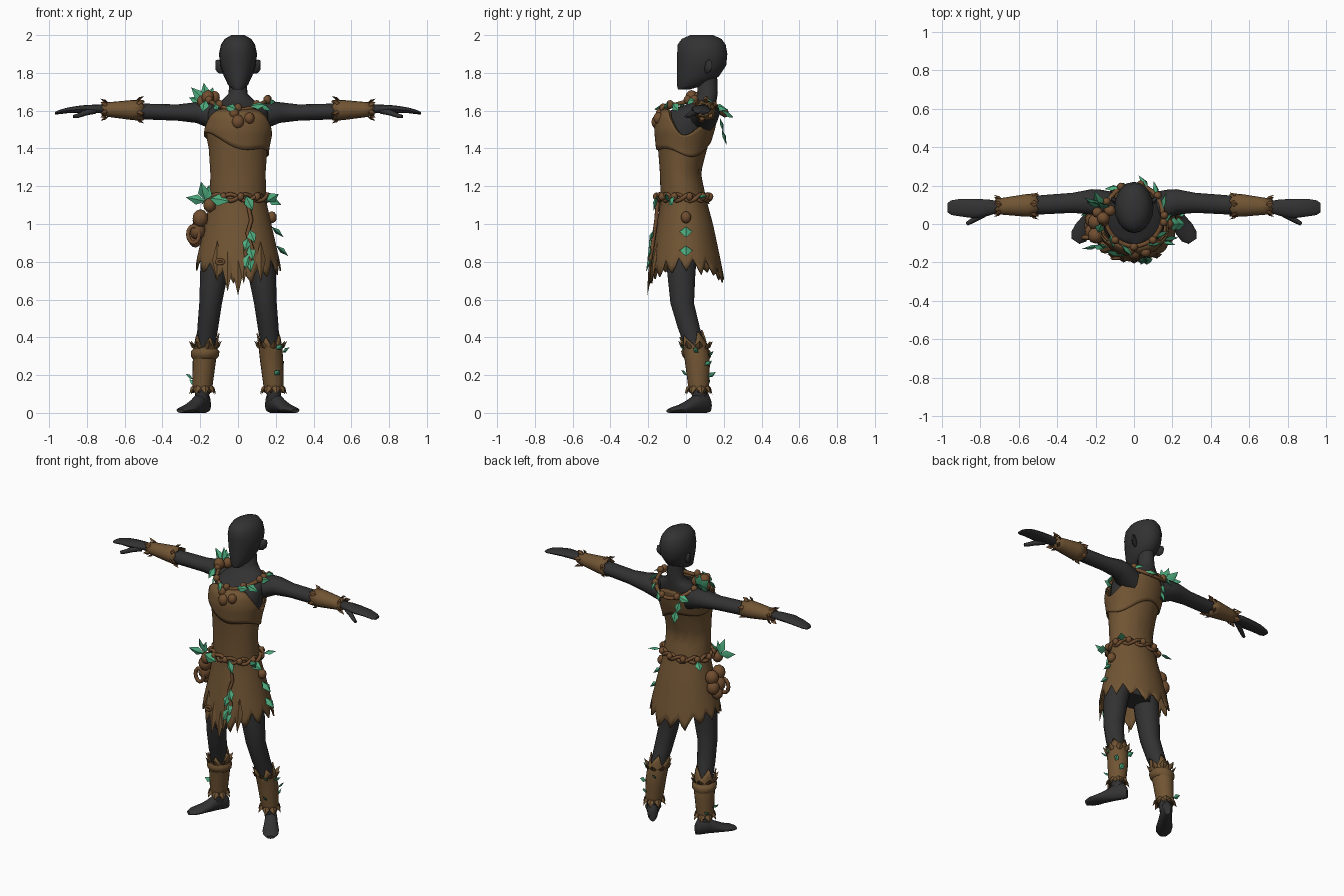
import bpy, bmesh, math, random
from mathutils import Vector as V

if "Cube" in bpy.data.objects:
    bpy.data.objects.remove(bpy.data.objects["Cube"])

random.seed(4)
TAU = math.tau


def material(name, rgb):
    m = bpy.data.materials.new(name)
    m.diffuse_color = (*rgb, 1)
    m.use_nodes = True
    m.node_tree.nodes["Principled BSDF"].inputs["Base Color"].default_value = m.diffuse_color
    return m


SKIN = material("charcoal_skin", (.032, .032, .033))
BARK = material("bark_brown", (.165, .09, .034))
NUT = material("nut_brown", (.165, .076, .029))
LEAF = material("leaf_green", (.075, .41, .21))


def finish(bm, name, mat, angle=50, thick=0):
    bmesh.ops.recalc_face_normals(bm, faces=bm.faces[:])
    me = bpy.data.meshes.new(name)
    bm.to_mesh(me)
    bm.free()
    me.materials.append(mat)
    ob = bpy.data.objects.new(name, me)
    bpy.context.collection.objects.link(ob)
    bpy.ops.object.select_all(action='DESELECT')
    ob.select_set(True)
    bpy.context.view_layer.objects.active = ob
    bpy.ops.object.shade_smooth_by_angle(angle=math.radians(angle))
    if thick:
        s = ob.modifiers.new("thickness", 'SOLIDIFY')
        s.thickness, s.offset = thick, -1
    return ob


def sample(prof, s):
    """Linear interpolation of (s, cx, cy, rx, ry) sections."""
    if s <= prof[0][0]:
        return prof[0][1:]
    for p, q in zip(prof, prof[1:]):
        if s <= q[0]:
            t = (s - p[0]) / (q[0] - p[0])
            return [a + (b - a) * t for a, b in zip(p[1:], q[1:])]
    return prof[-1][1:]


def loft(name, prof, mat, seg=16, place=lambda x, y, s: (x, y, s),
         top=None, bot=None, levels=10, grow=0, thick=0):
    """Closed loft, or an open shell when edge functions top and bot are given."""
    bm = bmesh.new()
    rings = []
    n = levels if top else len(prof) - 1
    for j in range(n + 1):
        ring = []
        for i in range(seg):
            a = TAU * i / seg
            s = bot(i, a) + (top(i, a) - bot(i, a)) * j / n if top else prof[j][0]
            cx, cy, rx, ry = sample(prof, s)
            ring.append(bm.verts.new(place(cx + (rx + grow) * math.cos(a),
                                           cy + (ry + grow) * math.sin(a), s)))
        rings.append(ring)
    for r, q in zip(rings, rings[1:]):
        for i in range(seg):
            k = (i + 1) % seg
            bm.faces.new((r[i], r[k], q[k], q[i]))
    if not top:
        bm.faces.new(rings[0])
        bm.faces.new(rings[-1])
    return finish(bm, name, mat, thick=thick)


def leaves(name, items, mat=LEAF):
    """Faceted pointed leaves: (base, direction, outward, length, width)."""
    bm = bmesh.new()
    for base, d, out, ln, w in items:
        p, d = V(base), V(d).normalized()
        side = d.cross(V(out)).normalized()
        nrm = side.cross(d)
        mid = p + d * ln * .45
        a, b = bm.verts.new(p), bm.verts.new(p + d * ln)
        m = [bm.verts.new(mid + o) for o in
             (side * w / 2, nrm * w * .22, -side * w / 2, -nrm * w * .18)]
        for i in range(4):
            for e in (a, b):
                bm.faces.new((e, m[i], m[(i + 1) % 4]))
    return finish(bm, name, mat, 40)


def nuts(name, items, mat=NUT):
    bm = bmesh.new()
    for p, r in items:
        g = bmesh.ops.create_icosphere(bm, subdivisions=2, radius=r)
        bmesh.ops.scale(bm, vec=(1, 1, 1.15), verts=g['verts'])
        bmesh.ops.translate(bm, vec=p, verts=g['verts'])
    return finish(bm, name, mat)


def vine(name, pts, r, mat=NUT, closed=False, taper=0):
    cu = bpy.data.curves.new(name, 'CURVE')
    cu.dimensions, cu.bevel_depth, cu.bevel_resolution = '3D', r, 1
    cu.use_fill_caps = True
    sp = cu.splines.new('POLY')
    sp.points.add(len(pts) - 1)
    for i, p in enumerate(pts):
        sp.points[i].co = (*p, 1)
        sp.points[i].radius = 1 - taper * i / (len(pts) - 1)
    sp.use_cyclic_u = closed
    cu.materials.append(mat)
    bpy.context.collection.objects.link(bpy.data.objects.new(name, cu))


# torso, neck and head
loft("torso", [(.8, 0, -.01, .13, .08), (1, 0, 0, .15, .1), (1.12, 0, -.01, .135, .1),
               (1.27, 0, -.03, .13, .09), (1.4, 0, -.02, .14, .11), (1.5, 0, .003, .16, .135),
               (1.58, 0, .018, .16, .138), (1.605, 0, .04, .155, .115), (1.632, 0, .08, .135, .08),
               (1.655, 0, .1, .085, .062), (1.69, 0, .115, .05, .053), (1.78, 0, .11, .045, .055)], SKIN, 20)
loft("head", [(1.712, 0, -.012, .025, .03), (1.735, 0, .025, .052, .073), (1.78, 0, .063, .074, .11),
              (1.84, 0, .083, .094, .13), (1.9, 0, .086, .101, .133), (1.95, 0, .083, .09, .127),
              (1.98, 0, .083, .07, .105), (2, 0, .083, .035, .06)], SKIN, 20)

# leafy dress with ragged hem and low armholes
DRESS = [(.6, 0, .01, .25, .215), (.8, 0, 0, .222, .185), (1, 0, -.005, .176, .148),
         (1.12, 0, -.012, .15, .122), (1.27, 0, -.03, .146, .108), (1.4, 0, -.018, .155, .13),
         (1.5, 0, -.008, .175, .15), (1.57, 0, .005, .172, .152), (1.62, 0, .03, .165, .13)]
teeth = [random.uniform(0, .03) + (0, .035, .065, .035)[i % 4] for i in range(60)]


def neckline(i, a):
    return 1.61 - .14 * abs(math.cos(a)) ** (2.6 if math.sin(a) > 0 else 6)


loft("dress", DRESS, BARK, 60, top=neckline, levels=18, thick=.008,
     bot=lambda i, a: .70 + .045 * math.cos(a) ** 2 - .02 * abs(math.sin(a)) + teeth[i])
loft("chest_wrap", DRESS, BARK, 60, top=neckline, levels=8, grow=.011, thick=.008,
     bot=lambda i, a: min(1.42 - .05 * math.cos(a) - .02 * math.sin(3 * a), neckline(i, a) - .01))
leaves("hem_strands", [((x, y + .03, z + .22), (0, -.14, -1), (x * .4, y, 0), .22, .055)
                       for x, y, z in ((-.055, -.2, .64), (0, -.205, .62), (.03, -.2, .68),
                                       (-.11, -.18, .69), (.12, -.18, .69))], BARK)

for sx, sd in ((1, "left"), (-1, "right")):
    along = lambda a, b, s, k=sx: (k * s, a, b)
    # arms, hands and bracers
    loft(sd + "_arm", [(.1, .09, 1.56, .075, .075), (.17, .1, 1.582, .078, .068),
                       (.22, .115, 1.59, .066, .055), (.32, .11, 1.59, .052, .043),
                       (.48, .1, 1.595, .05, .042), (.6, .095, 1.603, .042, .036),
                       (.72, .09, 1.608, .028, .022)], SKIN, 12, along)
    loft(sd + "_hand", [(.7, .09, 1.608, .028, .023), (.76, .085, 1.61, .043, .022),
                        (.83, .08, 1.608, .05, .02), (.9, .085, 1.602, .046, .015),
                        (.95, .085, 1.592, .038, .011), (.97, .085, 1.587, .024, .006)],
         SKIN, 12, along)
    vine(sd + "_thumb", [(sx * .76, .065, 1.6), (sx * .81, .035, 1.588), (sx * .85, .012, 1.572),
                         (sx * .87, .0, 1.568)], .019, SKIN, taper=.5)
    loft(sd + "_bracer", [(.46, .1, 1.6, .062, .056), (.55, .097, 1.603, .06, .054),
                          (.74, .09, 1.607, .037, .033)], BARK, 16, along, levels=4, thick=.008,
         top=lambda i, a: .71 + .014 * (i % 2), bot=lambda i, a: .51 - .014 * (i % 2))
    nubs = []
    for i in range(6):
        a = TAU * (i + .3) / 6
        o = (0, math.cos(a), math.sin(a))
        for s, r in ((.54, .05), (.685, .036)):
            k = sx * (1 if s > .6 else -1)
            nubs.append(((sx * s, .094 + r * o[1], 1.605 + r * o[2]),
                         (k, .55 * o[1], .55 * o[2]), o, .05, .036))
    leaves(sd + "_bracer_nubs", nubs, NUT)

    # ears
    loft(sd + "_ear", [(.08, .11, 1.825, .014, .03), (.105, .12, 1.835, .017, .036),
                       (.12, .13, 1.842, .009, .024)], SKIN, 8, along)

    # legs and feet
    mir = lambda x, y, s, k=sx: (k * x, y, s)
    LEG = [(.06, .19, .07, .033, .036), (.12, .19, .068, .04, .042), (.28, .178, .06, .05, .055),
           (.36, .17, .045, .05, .056), (.45, .16, .015, .055, .06), (.58, .145, -.02, .06, .064),
           (.75, .125, -.025, .075, .077), (.92, .095, -.01, .08, .085)]
    loft(sd + "_leg", LEG, SKIN, 14, mir)
    loft(sd + "_foot", [(-.055, 0, .04, .02, .035), (-.035, 0, .055, .032, .055),
                        (.02, 0, .055, .037, .055), (.075, 0, .036, .043, .036),
                        (.13, 0, .022, .05, .022), (.175, 0, .016, .046, .016),
                        (.205, 0, .01, .024, .01)], SKIN, 12,
         lambda a, b, s, k=sx: (k * (.19 + .555 * s + .83 * a), .08 - .83 * s + .555 * a, b))
    # boots with ragged cuffs; the right one has a rolled band
    loft(sd + "_boot", LEG, BARK, 20, mir, levels=8, grow=.012, thick=.008,
         top=lambda i, a: .355 + (0, .03, .065, .03)[i % 4] + .02 * math.sin(a),
         bot=lambda i, a: .105 + (0, .02)[i % 2])
    if sx < 0:
        loft("right_boot_roll", [(.28, .178, .06, .058, .062), (.3, .176, .057, .074, .076),
                                 (.325, .174, .052, .076, .078), (.345, .172, .048, .058, .062)],
             BARK, 16, mir)
    cuff, sprig = [], []
    for i in range(8):
        a = TAU * (i + .3) / 8
        o = V((math.cos(a), math.sin(a), 0))
        for z, up in ((.33, 1), (.155, -1.4)):
            cx, cy, rx, ry = sample(LEG, z)
            cuff.append(((sx * cx + rx * o.x, cy + ry * o.y, z),
                         o * .75 + V((0, 0, up)), o, .065, .045))
    # boot leaves given as (angle in turns, height)
    for t, z in (((-.02, .32), (-.22, .2), (.1, .25), (.17, .19), (-.17, .335), (.3, .3))
                 if sx > 0 else ((.5, .18), (.35, .15))):
        o = V((math.cos(t * TAU), math.sin(t * TAU), 0))
        cx, cy, rx, ry = sample(LEG, z)
        sprig.append(((sx * cx + (rx + .01) * o.x, cy + (ry + .01) * o.y, z),
                      o * .7 + V((-o.y * .4, o.x * .4, .5)), o, .05, .035))
    leaves(sd + "_boot_cuff", cuff, BARK)
    leaves(sd + "_boot_leaves", sprig)

# twisted vine belt with leaves and nuts
for ph in (0, math.pi):
    vine("belt_vine", [((.157 + .01 * math.cos(6 * a + ph)) * math.cos(a),
                        -.014 + (.132 + .01 * math.cos(6 * a + ph)) * math.sin(a),
                        1.14 + .018 * math.sin(6 * a + ph))
                       for a in (TAU * i / 48 for i in range(48))], .011, closed=True)
leaves("belt_leaves", [
    ((-.17, -.11, 1.12), d, (-.4, -1, .1), ln, w) for d, ln, w in
    (((-.25, -.2, 1), .11, .065), ((.2, -.1, 1), .09, .055), ((-1, -.2, .2), .11, .055))] + [
    ((-.15, -.14, 1.135), (1, -.25, -.15), (0, -1, .3), .11, .07),
    ((.04, -.155, 1.15), (.5, -.2, -1), (0, -1, 0), .09, .055),
    ((.15, -.09, 1.12), (1, -.3, .6), (.3, -1, 0), .08, .055),
    ((.15, -.08, 1.14), (1, .1, -.5), (.6, -1, .5), .09, .055),
    ((.145, .06, 1.14), (.6, .6, .1), (.5, .3, 1), .08, .05),
    ((-.14, .08, 1.14), (-.6, .5, -.4), (-.5, .5, 1), .08, .05)])
nuts("belt_nuts", [((.165 * math.cos(a), -.014 + .143 * math.sin(a), 1.145), .019)
                   for a in (TAU * (i + .4) / 11 for i in range(11))])

# nut pouch and loop on the hip
nuts("hip_pouch", [((-.2, -.06, 1.03), .042), ((-.2, .01, 1.02), .042), ((-.215, -.04, .965), .043),
                   ((-.215, .02, .96), .04), ((-.225, -.01, .915), .035), ((-.15, -.12, 1.1), .034)])
vine("hip_loop", [(-.235 + .03 * math.cos(a), -.07, .945 + .045 * math.sin(a))
                  for a in (TAU * i / 12 for i in range(12))], .012, closed=True)
vine("hem_ring", [(-.095 + .02 * math.cos(a), -.178, .8 + .012 * math.sin(a))
                  for a in (TAU * i / 10 for i in range(10))], .008, closed=True)

# hanging leaf vines on the skirt
vine("front_vine", [(.05, -.15, 1.12), (.07, -.158, 1.02), (.05, -.168, .95), (.075, -.18, .87),
                    (.06, -.195, .78)], .011)
leaves("front_vine_leaves", [((x, -.165 - .06 * (1.05 - z), z), (k, -.45, -1.2), (0, -1, .1), ln, .05)
                             for x, z, k, ln in ((.06, .97, .5, .08), (.055, .93, -.3, .08),
                                                 (.06, .89, .3, .09), (.065, .85, -.4, .1),
                                                 (.06, .84, .1, .1))])
leaves("side_vine_leaves", [((x, 0, z), (.8, 0, -.7), (.7, 0, .8), .085, .07) for x, z in
                            ((.178, .985), (.203, .885))])
nuts("side_vine_nut", [((.178, 0, 1.035), .028)])

# garland collar
gz = lambda a: 1.605 + .045 * math.cos(a) ** 2 - (.03 if math.sin(a) > 0 else 0) * math.sin(a)
GA = [TAU * i / 28 for i in range(28)]
vine("collar_vine", [(.15 * math.cos(a), .045 + .16 * math.sin(a), gz(a)) for a in GA],
     .012, closed=True)
ring = []
for t, tilt in ((.03, -.3), (.1, -.3), (.17, -.5), (.33, -.3), (.4, -.3), (.6, -.6), (.68, -.2),
                (.82, .1), (.88, -.6), (.95, -.1)):
    o = V((math.cos(t * TAU), math.sin(t * TAU), 0))
    ring.append(((.152 * o.x, .045 + .168 * o.y, gz(t * TAU) + .01),
                 o * .4 + V((-o.y, o.x, tilt)), o + V((0, 0, .6)), .085, .048))
leaves("collar_leaves", ring + [
    ((-.165, .09, 1.64), d, (-.3, -1, .5), ln, .062) for d, ln in
    (((-.15, .2, 1), .11), ((-.7, .2, .7), .12), ((.4, .1, 1), .09), ((-1, .5, .3), .11),
     ((-.4, .8, .6), .11))] + [
    ((-.17, .0, 1.655), (-.2, -.5, -.7), (-.3, -1, .2), .08, .055),
    ((-.08, .18, 1.56), (.2, .25, -1), (-.2, 1, .3), .08, .045),
    ((-.06, .19, 1.5), (.0, .3, -1), (-.2, 1, .3), .085, .05)])
nuts("collar_nuts", [((.158 * math.cos(a), .045 + .165 * math.sin(a), gz(a) + .01), .021)
                     for a in GA[::3]] +
     [((0, -.15, 1.54), .034), ((.06, -.145, 1.56), .028), ((-.02, -.135, 1.585), .026),
      ((-.16, .03, 1.67), .034), ((-.125, .07, 1.67), .03), ((-.19, .06, 1.65), .028)])
